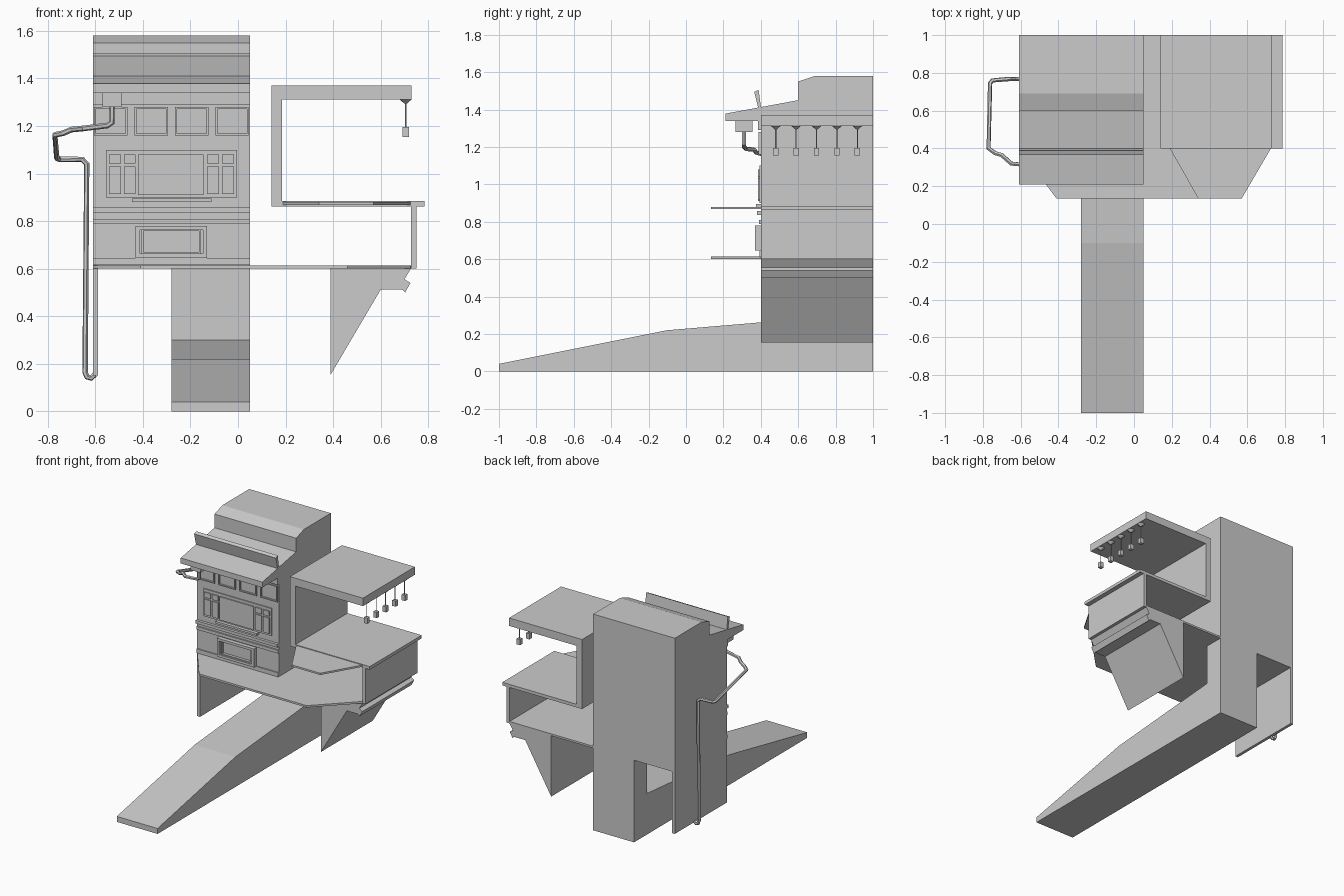
import bpy, bmesh
from mathutils import Vector

if "Cube" in bpy.data.objects:
    bpy.data.objects.remove(bpy.data.objects["Cube"])


def prism(name, pts, a, b, axis):
    """Extrude a 2D outline from a to b along an axis (0=x, 1=y, 2=z)."""
    bm = bmesh.new()
    verts = []
    for p in pts:
        c = list(p)
        c.insert(axis, a)
        verts.append(bm.verts.new(c))
    face = bm.faces.new(verts)
    ext = bmesh.ops.extrude_face_region(bm, geom=[face])
    move = Vector((0, 0, 0))
    move[axis] = b - a
    bmesh.ops.translate(bm, vec=move, verts=[g for g in ext["geom"] if isinstance(g, bmesh.types.BMVert)])
    bmesh.ops.recalc_face_normals(bm, faces=bm.faces)
    me = bpy.data.meshes.new(name)
    bm.to_mesh(me)
    bm.free()
    ob = bpy.data.objects.new(name, me)
    bpy.context.collection.objects.link(ob)
    return ob


def box(name, x, y, z):
    return prism(name, [(x[0], z[0]), (x[1], z[0]), (x[1], z[1]), (x[0], z[1])], y[0], y[1], 1)


def frame(name, x, z, w, y0, y1):
    """Rectangular picture-frame moulding on the front."""
    box(name + "_bottom", x, (y0, y1), (z[0], z[0] + w))
    box(name + "_top", x, (y0, y1), (z[1] - w, z[1]))
    for side, a in (("left", x[0]), ("right", x[1] - w)):
        box(name + "_" + side, (a, a + w), (y0, y1), (z[0] + w, z[1] - w))


L, R, F = -0.61, 0.05, 0.4

# Main tower with eave and stepped roof
prism("tower", [(F, .6), (1, .6), (1, 1.58), (.69, 1.58), (.6, 1.55), (.6, 1.45),
                (.21, 1.378), (.21, 1.338), (F, 1.338)], L, R, 0)

# Ramp and lower body
prism("ramp_base", [(-1, 0), (1, 0), (1, .6), (.85, .6), (.85, .3), (-.1, .22), (-1, .04)], -.28, R, 0)

# Side skirt and roof board
box("side_skirt", (L, -.588), (F, 1), (.15, .6))
prism("roof_board", [(.388, 1.40), (.402, 1.405), (.388, 1.505), (.365, 1.495)], L, R, 0)

# Horizontal bands across the tower front
for i, (y, z0, z1) in enumerate([(.39, .787, .81), (.38, .835, .857), (.385, 1.29, 1.338),
                                 (.392, .615, .645)]):
    box(f"front_band_{i}", (L, R), (y, F), (z0, z1))

# Row of upper windows
for i in range(4):
    x = -.605 + i * .17
    frame(f"upper_window_{i}", (x, x + .14), (1.16, 1.28), .008, .388, F)

# Main front panel with screen and small side panels
box("front_panel", (-.555, -.005), (.392, F), (.9, 1.1))
box("screen", (-.42, -.145), (.384, .392), (.91, 1.08))
box("screen_sill", (-.445, -.112), (.375, F), (.88, .896))
for i, x in enumerate((-.543, -.48, -.13, -.067)):
    box(f"side_panel_low_{i}", (x, x + .05), (.384, .392), (.915, 1.03))
    box(f"side_panel_high_{i}", (x, x + .05), (.384, .392), (1.042, 1.08))

# Lower hatch
frame("hatch_frame", (-.43, -.13), (.645, .78), .018, .37, F)
frame("hatch_inner", (-.405, -.155), (.662, .767), .008, .38, F)

# Lower counter
prism("lower_counter", [(L, F), (-.41, .135), (.46, .135), (.725, F), (.735, 1), (R, 1), (R, F)], .6, .614, 2)

# Upper counter with thin tapered front and end wall
box("upper_counter", (.14, .785), (F, 1), (.862, .885))
prism("upper_counter_front", [(.19, F), (.34, .135), (.57, .135), (.725, F)], .867, .88, 2)
box("counter_end_wall", (.727, .75), (F, 1), (.6, .862))

# Canopy over the counter
prism("canopy", [(.14, .885), (.185, .885), (.185, 1.312), (.73, 1.312), (.73, 1.37), (.14, 1.37)], F, 1, 1)

# Tapered bracket below the counter
prism("under_bracket", [(.39, .6), (.39, .155), (.6, .512), (.69, .512), (.703, .5), (.725, .54),
                        (.7, .556), (.727, .6)], F, 1, 1)

# Hanging lamps
for i in range(5):
    y = .48 + i * .109
    bpy.ops.mesh.primitive_cone_add(vertices=12, radius1=.005, radius2=.026, depth=.018, location=(.705, y, 1.303))
    bpy.context.object.name = f"lamp_cap_{i}"
    bpy.ops.mesh.primitive_cylinder_add(vertices=6, radius=.003, depth=.11, location=(.705, y, 1.245))
    bpy.context.object.name = f"lamp_rod_{i}"
    box(f"lamp_{i}", (.691, .719), (y - .014, y + .014), (1.154, 1.195))

# Pipe and its box under the eave
box("pipe_box", (-.57, -.49), (.265, .355), (1.28, 1.338))
path = [(-.53, .31, 1.29), (-.53, .31, 1.215), (-.55, .31, 1.202), (-.65, .32, 1.19), (-.70, .365, 1.185),
        (-.735, .375, 1.17), (-.77, .40, 1.163), (-.762, .745, 1.065), (-.75, .76, 1.06), (-.655, .768, 1.06),
        (-.636, .768, 1.04), (-.643, .768, .165), (-.635, .768, .145), (-.618, .768, .14), (-.602, .768, .155)]
cu = bpy.data.curves.new("pipe", "CURVE")
cu.dimensions = "3D"
cu.bevel_depth = .012
cu.bevel_resolution = 1
cu.use_fill_caps = True
sp = cu.splines.new("POLY")
sp.points.add(len(path) - 1)
for p, co in zip(sp.points, path):
    p.co = (*co, 1)
sp.use_smooth = False
bpy.context.collection.objects.link(bpy.data.objects.new("pipe", cu))
